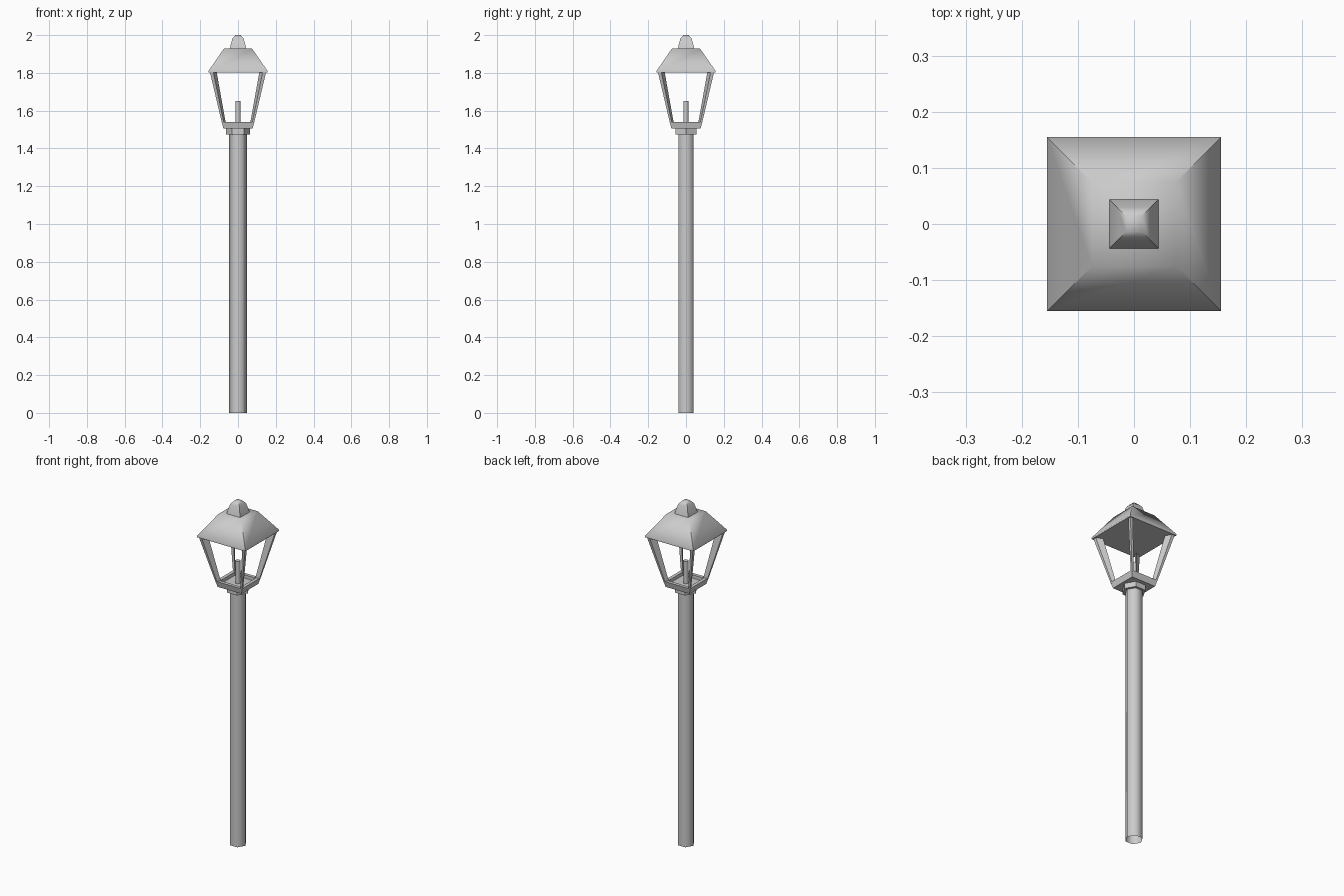
import bpy, math

if "Cube" in bpy.data.objects:
    bpy.data.objects.remove(bpy.data.objects["Cube"])


def mesh_object(name, verts, faces, smooth=None):
    me = bpy.data.meshes.new(name)
    me.from_pydata(verts, [], faces)
    me.update()
    ob = bpy.data.objects.new(name, me)
    bpy.context.collection.objects.link(ob)
    if smooth:
        bpy.ops.object.select_all(action='DESELECT')
        ob.select_set(True)
        bpy.context.view_layer.objects.active = ob
        bpy.ops.object.shade_smooth_by_angle(angle=math.radians(smooth))
    return ob


def loft(name, rings, bottom=True, top=True, smooth=None):
    """Skin a stack of equal-sized point rings, with optional end caps."""
    n = len(rings[0])
    verts = [p for r in rings for p in r]
    faces = [(k*n + i, k*n + (i+1) % n, (k+1)*n + (i+1) % n, (k+1)*n + i)
             for k in range(len(rings) - 1) for i in range(n)]
    if bottom:
        faces.append(tuple(reversed(range(n))))
    if top:
        faces.append(tuple(range((len(rings)-1)*n, len(rings)*n)))
    return mesh_object(name, verts, faces, smooth)


def ring(r, z, n, turn=0.0):
    return [(r*math.cos(turn + math.tau*i/n), r*math.sin(turn + math.tau*i/n), z)
            for i in range(n)]


def square(h, z):
    return [(-h, -h, z), (h, -h, z), (h, h, z), (-h, h, z)]


# six-sided pole, open at the ground
loft("pole", [ring(0.047, 0, 6), ring(0.047, 1.48, 6)], bottom=False, smooth=65)

# collar under the lantern
loft("collar", [ring(0.063, 1.475, 6), ring(0.063, 1.507, 6)])

# lantern tray with a raised rim
loft("lantern_tray", [square(0.077, 1.505), square(0.086, 1.54),
                      square(0.067, 1.54), square(0.067, 1.52)])

# four leaning corner posts with a kite section
def kite(a, w, z, sx, sy):
    pts = [(a, a), (a - w, a), (a - 2*w, a - 2*w), (a, a - w)]
    if sx*sy < 0:
        pts.reverse()
    return [(sx*x, sy*y, z) for x, y in pts]

for sx in (-1, 1):
    for sy in (-1, 1):
        loft("corner_post", [kite(0.084, 0.010, 1.53, sx, sy),
                             kite(0.150, 0.018, 1.81, sx, sy)])

# candle-like lamp
loft("lamp", [ring(0.014, 1.51, 6), ring(0.014, 1.65, 6)], smooth=65)

# roof with a thin lip
loft("roof", [square(0.155, 1.803), square(0.155, 1.812),
              square(0.075, 1.928)], smooth=60)

# finial
loft("finial", [square(0.044, 1.927), square(0.030, 1.982),
                square(0.014, 2.0)], smooth=60)
